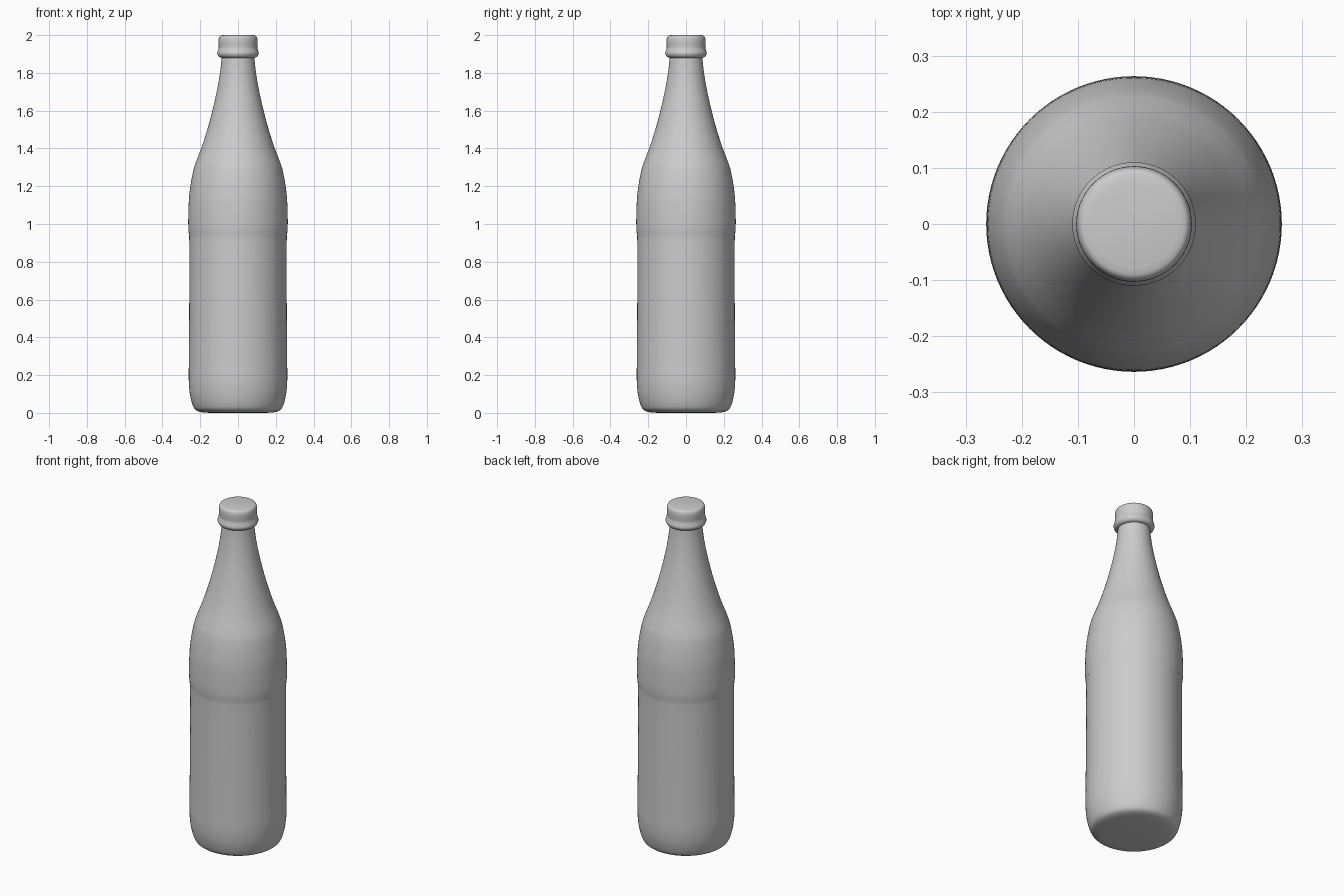
import bpy, bmesh, math

if "Cube" in bpy.data.objects:
    bpy.data.objects.remove(bpy.data.objects["Cube"])

SEGMENTS = 96


def smooth_profile(points, steps=5):
    """Catmull-Rom interpolation through (radius, height) points."""
    pts = [points[0]] + points + [points[-1]]
    out = []
    for a, b, c, d in zip(pts, pts[1:], pts[2:], pts[3:]):
        for i in range(steps):
            t = i / steps
            out.append(tuple(
                0.5 * (2 * q + (r - p) * t + (2 * p - 5 * q + 4 * r - s) * t ** 2
                       + (3 * q - p - 3 * r + s) * t ** 3)
                for p, q, r, s in zip(a, b, c, d)))
    return out + [points[-1]]


def lathe(name, profile, cap_bottom=False, cap_top=False):
    """Revolve a profile around z, optionally closing its ends."""
    bm = bmesh.new()
    rings = []
    for r, z in profile:
        rings.append([bm.verts.new((r * math.cos(a), r * math.sin(a), z))
                      for a in (2 * math.pi * i / SEGMENTS for i in range(SEGMENTS))])
    for low, high in zip(rings, rings[1:]):
        for i in range(SEGMENTS):
            j = (i + 1) % SEGMENTS
            bm.faces.new((low[i], low[j], high[j], high[i]))
    if cap_bottom:
        bm.faces.new(rings[0][::-1])
    if cap_top:
        bm.faces.new(rings[-1])
    mesh = bpy.data.meshes.new(name)
    bm.to_mesh(mesh)
    bm.free()
    obj = bpy.data.objects.new(name, mesh)
    bpy.context.collection.objects.link(obj)
    bpy.ops.object.select_all(action='DESELECT')
    obj.select_set(True)
    bpy.context.view_layer.objects.active = obj
    bpy.ops.object.shade_smooth_by_angle(angle=math.radians(40))
    return obj


# Bottle: rounded foot, label panel, shoulder and tapering neck
bottle = [(0.19, 0.003), (0.215, 0.01), (0.233, 0.025), (0.246, 0.06), (0.256, 0.11),
          (0.261, 0.18), (0.26, 0.30), (0.258, 0.60), (0.258, 0.90), (0.2595, 0.94),
          (0.263, 0.98), (0.263, 1.05), (0.259, 1.14), (0.249, 1.22), (0.235, 1.29),
          (0.218, 1.34), (0.188, 1.42), (0.154, 1.53), (0.126, 1.64), (0.105, 1.74),
          (0.093, 1.82), (0.087, 1.88)]
lathe("bottle", [(0.15, 0.0)] + smooth_profile(bottle), cap_bottom=True)

# Closed mouth: bead at the bottom, slight waist, rounded top
mouth = [(0.087, 1.88), (0.099, 1.884), (0.107, 1.893), (0.110, 1.905), (0.106, 1.92),
         (0.102, 1.935), (0.103, 1.965), (0.101, 1.985), (0.094, 1.996), (0.080, 2.0)]
lathe("mouth", smooth_profile(mouth), cap_top=True)
